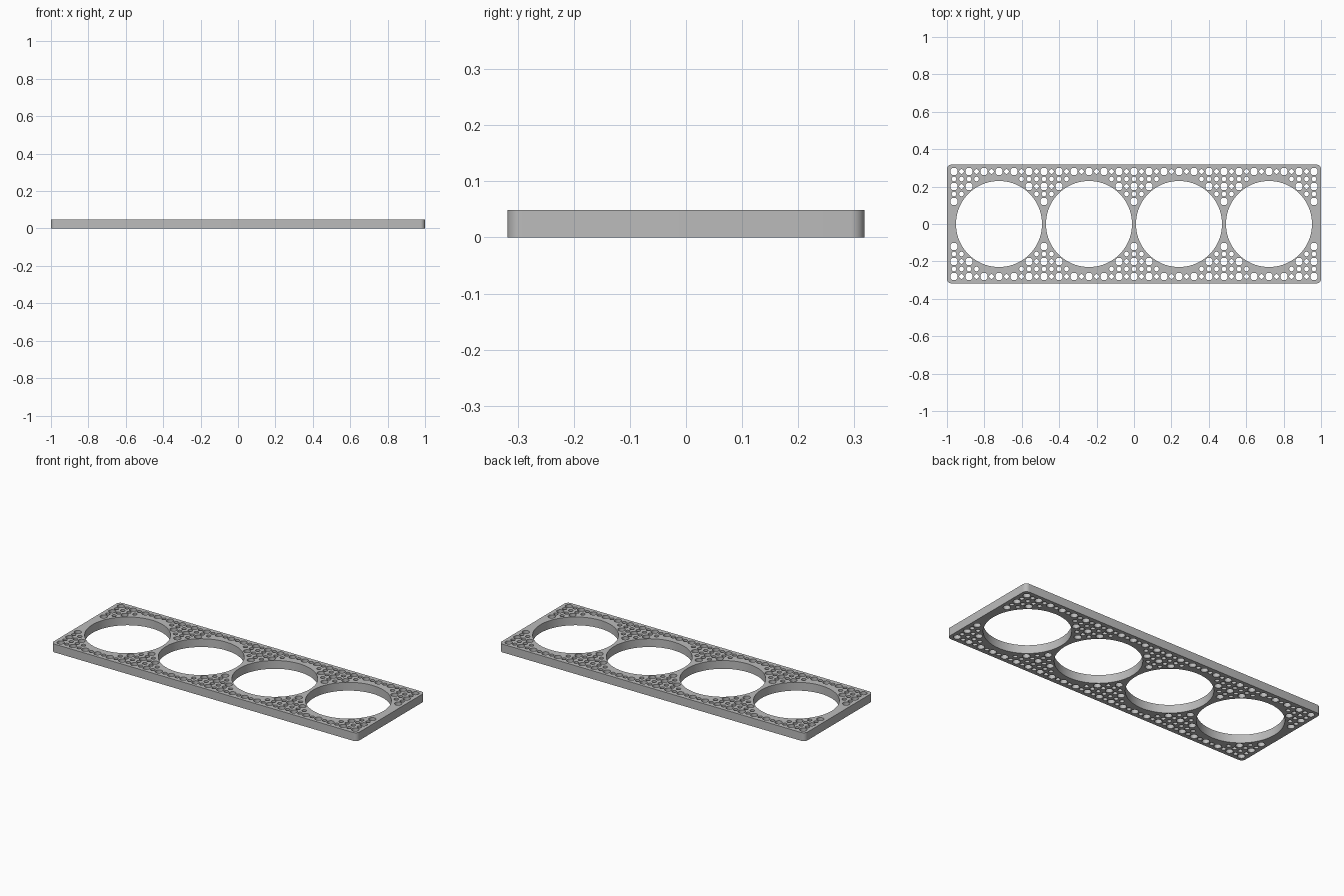
import bpy, bmesh
from math import cos, sin, pi, radians
from mathutils import Vector

cube = bpy.data.objects.get("Cube")
if cube:
    bpy.data.objects.remove(cube, do_unlink=True)

PITCH = 0.0401            # hole grid spacing
HALF_X, HALF_Y = 1.0, 0.318
CORNER, THICK = 0.025, 0.049
BIG, SMALL, RING = 0.02, 0.0125, 0.23

grey = bpy.data.materials.new("plate grey")
grey.use_nodes = True
colour = (0.5, 0.5, 0.5, 1)
grey.diffuse_color = colour
grey.node_tree.nodes["Principled BSDF"].inputs["Base Color"].default_value = colour

bm = bmesh.new()


def add_loop(points):
    verts = [bm.verts.new((x, y, 0)) for x, y in points]
    for a, b in zip(verts, verts[1:] + verts[:1]):
        bm.edges.new((a, b))


def circle(x, y, radius, sides):
    return [(x + radius * cos(2 * pi * k / sides), y + radius * sin(2 * pi * k / sides))
            for k in range(sides)]


# Rounded outline
outline = []
for quarter, (sx, sy) in enumerate([(1, 1), (-1, 1), (-1, -1), (1, -1)]):
    for k in range(9):
        a = pi / 2 * (quarter + k / 8)
        outline.append((sx * (HALF_X - CORNER) + CORNER * cos(a),
                        sy * (HALF_Y - CORNER) + CORNER * sin(a)))
add_loop(outline)

# Four large round openings
for column in (-18, -6, 6, 18):
    add_loop(circle(column * PITCH, 0, RING, 96))

# Perforation: full edge rows, then triangles tapering between the openings
for column in range(-24, 25):
    offset = abs((column + 6) % 12 - 6)
    for row in range(5):
        if row and offset > 4 - row:
            continue
        radius = BIG if column % 2 == 0 and row % 2 == 0 else SMALL
        for side in (-1, 1):
            add_loop(circle(column * PITCH, side * (7 - row) * PITCH, radius, 24))

# Fill the flat profile and extrude it to a solid
bmesh.ops.triangle_fill(bm, use_beauty=True, edges=bm.edges[:], normal=Vector((0, 0, 1)))
solid = bmesh.ops.extrude_face_region(bm, geom=bm.faces[:], use_keep_orig=True)
top = [v for v in solid["geom"] if isinstance(v, bmesh.types.BMVert)]
bmesh.ops.translate(bm, verts=top, vec=(0, 0, THICK))
bmesh.ops.recalc_face_normals(bm, faces=bm.faces[:])

mesh = bpy.data.meshes.new("perforated_plate")
bm.to_mesh(mesh)
bm.free()
mesh.materials.append(grey)
plate = bpy.data.objects.new("perforated_plate", mesh)
bpy.context.collection.objects.link(plate)

# Smooth walls with sharp rims
bpy.context.view_layer.objects.active = plate
plate.select_set(True)
bpy.ops.object.shade_smooth_by_angle(angle=radians(35))
